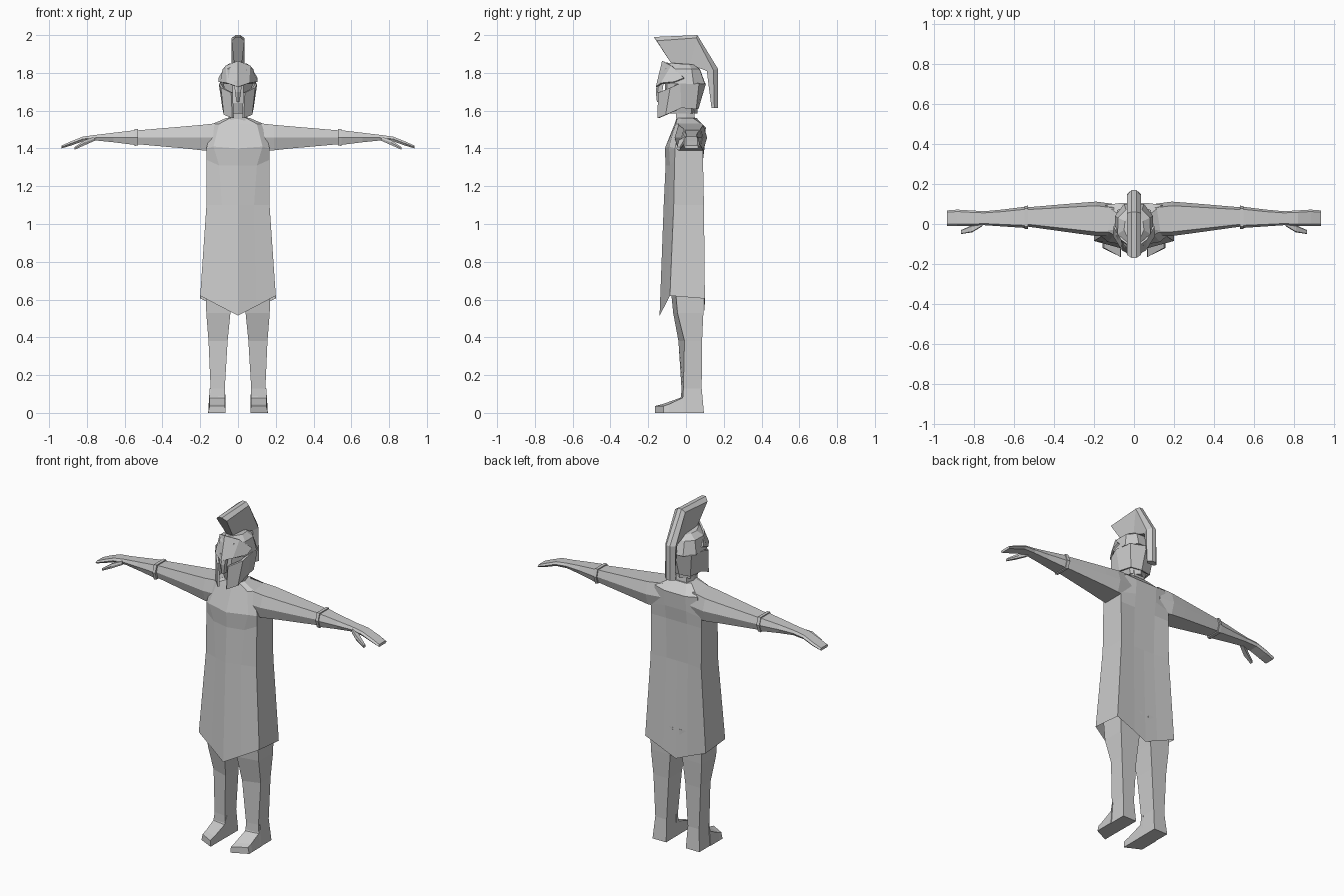
import bpy, bmesh

gray = bpy.data.materials.new("light_gray")
gray.diffuse_color = (0.6, 0.6, 0.6, 1)


def loft(name, rings, closed=True, cap_a=True, cap_b=True, mirror=False, thick=0):
    """Bridge equally long rings of points into a flat-shaded part."""
    bm = bmesh.new()
    rows = [[bm.verts.new(p) for p in r] for r in rings]
    n = len(rows[0])
    for a, b in zip(rows, rows[1:]):
        for i in range(n if closed else n - 1):
            j = (i + 1) % n
            bm.faces.new((a[i], a[j], b[j], b[i]))
    if closed and cap_a:
        bm.faces.new(rows[0])
    if closed and cap_b:
        bm.faces.new(rows[-1])
    bmesh.ops.recalc_face_normals(bm, faces=bm.faces)
    me = bpy.data.meshes.new(name)
    bm.to_mesh(me)
    bm.free()
    me.materials.append(gray)
    ob = bpy.data.objects.new(name, me)
    bpy.context.collection.objects.link(ob)
    if thick:
        m = ob.modifiers.new("thickness", 'SOLIDIFY')
        m.thickness = thick
        m.offset = 0
    if mirror:
        ob.modifiers.new("mirror", 'MIRROR')
    return ob


def sym(half):
    """Complete a half outline (x >= 0) with its mirror image."""
    return list(half) + [(-x, y, z) for x, y, z in reversed(half) if x > 0]


def level(z, pts):
    return sym([(x, y, z) for x, y in pts])


# Tunic and torso: open pointed hem up to the neckline
loft("tunic", [
    sym([(0, -.14, .515), (.1, -.112, .567), (.2, -.085, .62),
         (.2, .1, .605), (.08, .1, .555), (0, .098, .52)]),
    level(1.1, [(0, -.118), (.085, -.092), (.167, -.065), (.167, .095), (.07, .083), (0, .083)]),
    sym([(0, -.108, 1.31), (.1, -.085, 1.31), (.167, -.06, 1.34),
         (.167, .09, 1.34), (.07, .09, 1.34), (0, .09, 1.34)]),
    sym([(0, -.112, 1.4), (.13, -.09, 1.41), (.167, -.058, 1.4),
         (.167, .09, 1.4), (.07, .1, 1.42), (0, .1, 1.42)]),
    sym([(0, -.06, 1.53), (.1, -.055, 1.53), (.135, -.035, 1.53),
         (.14, .095, 1.52), (.07, .105, 1.51), (0, .105, 1.51)]),
    level(1.562, [(0, -.05), (.04, -.045), (.06, -.02), (.06, .035), (.04, .055), (0, .055)]),
], cap_a=False)


# Arms: six-sided sections along x
def arm_ring(x, yf, yb, zb, zt):
    d, m = (yb - yf) * .12, (zb + zt) / 2
    return [(x, yf + d, zt), (x, yb - d, zt), (x, yb, m),
            (x, yb - d, zb), (x, yf + d, zb), (x, yf, m)]


loft("upper_arm", [arm_ring(*a) for a in [
    (.1, -.06, .1, 1.385, 1.535), (.19, -.06, .112, 1.39, 1.525),
    (.28, -.048, .105, 1.4, 1.517), (.54, -.012, .083, 1.423, 1.495)]], mirror=True)
loft("cuff", [arm_ring(*a) for a in [
    (.53, -.026, .092, 1.416, 1.502), (.548, -.026, .09, 1.413, 1.502)]], mirror=True)
loft("forearm_and_hand", [arm_ring(*a) for a in [
    (.54, -.02, .087, 1.418, 1.497), (.66, -.012, .072, 1.433, 1.483),
    (.75, -.006, .064, 1.442, 1.472), (.82, -.01, .068, 1.438, 1.463),
    (.885, -.01, .072, 1.415, 1.437), (.935, -.01, .068, 1.4, 1.415)]], mirror=True)
loft("thumb", [arm_ring(*a) for a in [
    (.76, -.012, .02, 1.44, 1.462), (.81, -.042, -.006, 1.418, 1.445),
    (.865, -.05, -.03, 1.393, 1.408)]], mirror=True)

# Legs and slanted feet
leg = [(.70, .02, .17, -.085, -.06, .095), (.53, .04, .168, -.068, -.045, .092),
       (.38, .055, .156, -.04, -.008, .085), (.13, .07, .145, -.024, -.014, .083),
       (0, .065, .155, -.03, -.02, .095)]
loft("leg", [[(xi, yi, z), (xo, yo, z), (xo, yb, z), (xi, yb, z)]
             for z, xi, xo, yi, yo, yb in leg], mirror=True)
foot = [(-.165, .045, .036), (-.125, .035, .046), (-.03, .012, .08), (-.005, 0, .13)]
loft("foot", [[(.066, y, 0), (.158, y + s, 0), (.15, y + s, h), (.068, y, h)]
              for y, s, h in foot], mirror=True)

# Neck and the head inside the helmet
loft("neck", [level(z, [(0, f), (.04, f), (.05, 0), (.035, b), (0, b)])
              for z, f, b in [(1.54, -.05, .05), (1.65, -.06, .035)]])
loft("head", [level(z, [(0, f), (.03, f + .01), (w, -.04), (w, .03), (0, .06)])
              for z, f, w in [(1.585, -.095, .05), (1.64, -.115, .065), (1.77, -.11, .08)]])

# Helmet dome
loft("helmet_dome", [
    level(1.742, [(0, -.152), (.05, -.13), (.096, -.06), (.096, .04), (.05, .1), (0, .102)]),
    level(1.82, [(0, -.135), (.045, -.11), (.082, -.05), (.08, .03), (.04, .072), (0, .074)]),
    sym([(0, -.115, 1.855), (.025, -.085, 1.853), (.05, -.03, 1.848),
         (.045, .015, 1.846), (.025, .04, 1.843), (0, .042, 1.843)]),
])

# Cheek guards running round into the neck guard
lower = [(.026, -.148, 1.56), (.07, -.105, 1.578), (.077, -.025, 1.615),
         (.062, .05, 1.61), (.0, .06, 1.61)]
upper = [(.032, -.143, 1.695), (.085, -.082, 1.722), (.096, -.03, 1.745),
         (.08, .065, 1.745), (0, .1, 1.745)]
loft("cheek_and_neck_guard", [sym(lower), sym(upper)], closed=False, thick=.012)

# Brow plate
loft("brow_plate", [
    [(-.099, -.01, 1.772), (-.062, -.075, 1.837), (0, -.122, 1.862),
     (.062, -.075, 1.837), (.099, -.01, 1.772)],
    [(-.1, -.06, 1.752), (-.056, -.13, 1.745), (0, -.155, 1.725),
     (.056, -.13, 1.745), (.1, -.06, 1.752)]], closed=False, thick=.01)

# Nose guard
loft("nose_guard", [[(-w, y + .035, z), (-w, y + .01, z), (0, y, z), (w, y + .01, z), (w, y + .035, z)]
                    for z, y, w in [(1.76, -.152, .022), (1.70, -.16, .016), (1.645, -.154, .008)]])

# Crest: wedge section swept from the front over the back
spine = [((-.075, 1.845), (-.17, 1.99), (-.155, 1.97)),
         ((.02, 1.845), (.06, 2.0), (.055, 1.985)),
         ((.11, 1.81), (.17, 1.82), (.145, 1.815)),
         ((.135, 1.615), (.17, 1.615), (.15, 1.615))]
loft("crest", [[(-.02, *i), (.02, *i), (.034, *e), (.012, *o), (-.012, *o), (-.034, *e)]
               for i, o, e in spine])
